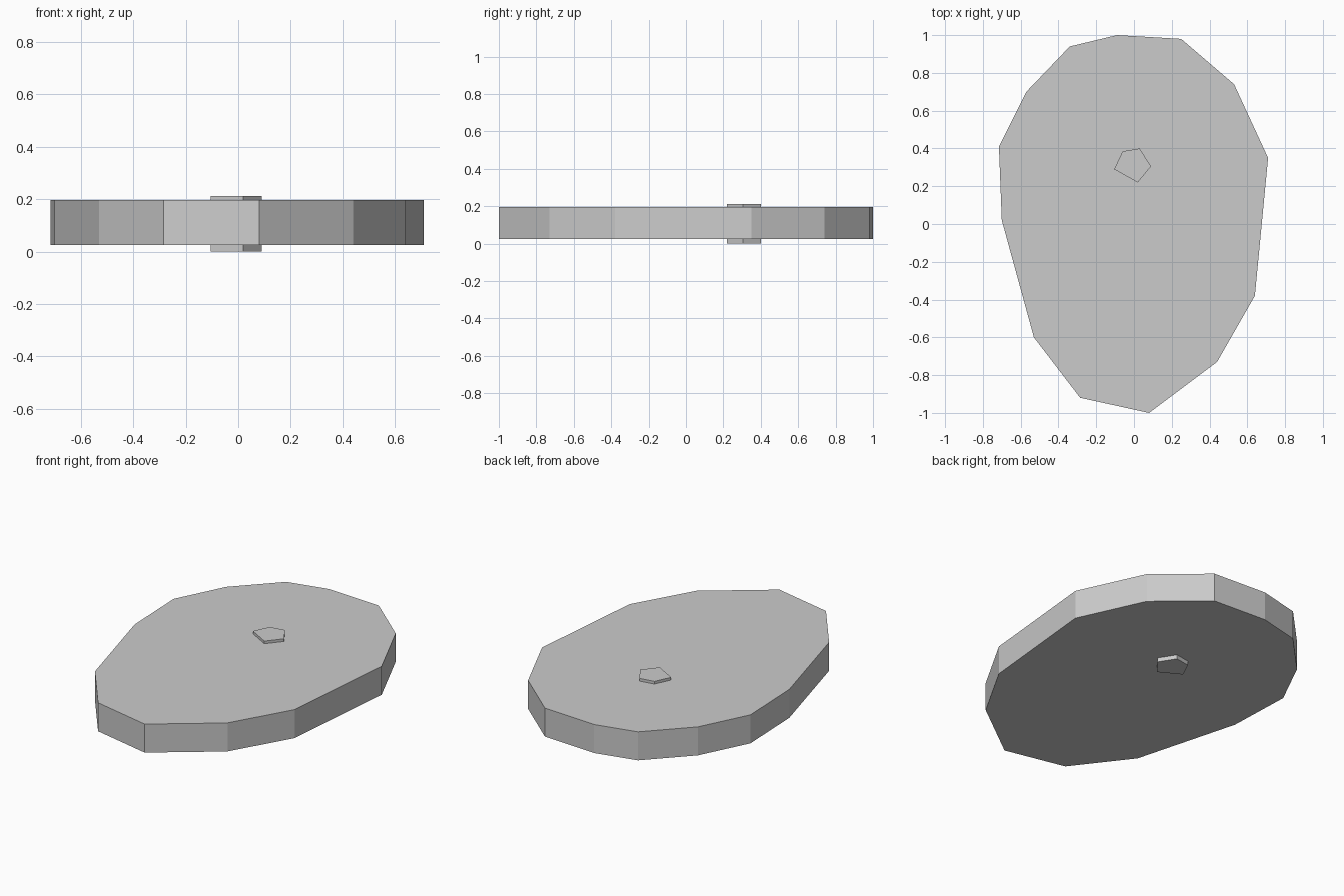
import bpy
import bmesh

cube = bpy.data.objects.get("Cube")
if cube:
    bpy.data.objects.remove(cube, do_unlink=True)

# Plain grey used for every part
grey = bpy.data.materials.new("light grey")
grey.use_nodes = True
colour = (0.6, 0.6, 0.6, 1)
grey.diffuse_color = colour
grey.node_tree.nodes["Principled BSDF"].inputs["Base Color"].default_value = colour


def slab(name, outline, bottom, top):
    """Extrude a flat outline between two heights."""
    bm = bmesh.new()
    base = bm.faces.new([bm.verts.new((x, y, bottom)) for x, y in outline])
    extruded = bmesh.ops.extrude_face_region(bm, geom=[base], use_keep_orig=True)
    raised = [g for g in extruded["geom"] if isinstance(g, bmesh.types.BMVert)]
    bmesh.ops.translate(bm, verts=raised, vec=(0, 0, top - bottom))
    bmesh.ops.recalc_face_normals(bm, faces=bm.faces)
    mesh = bpy.data.meshes.new(name)
    bm.to_mesh(mesh)
    bm.free()
    mesh.materials.append(grey)
    obj = bpy.data.objects.new(name, mesh)
    bpy.context.collection.objects.link(obj)
    return obj


# Uneven egg-shaped plate
plate_outline = [
    (-0.09, 1.0), (0.25, 0.98), (0.53, 0.74), (0.71, 0.35), (0.64, -0.38),
    (0.44, -0.73), (0.08, -1.0), (-0.285, -0.92), (-0.53, -0.6),
    (-0.7, 0.02), (-0.715, 0.41), (-0.57, 0.7), (-0.34, 0.94),
]
slab("plate", plate_outline, 0.025, 0.196)

# Small five-sided pins standing out of both faces
pin_outline = [(-0.105, 0.29), (-0.06, 0.385), (0.03, 0.4), (0.09, 0.305), (0.02, 0.22)]
slab("top_pin", pin_outline, 0.19, 0.212)
slab("bottom_pin", pin_outline, 0.0, 0.03)
